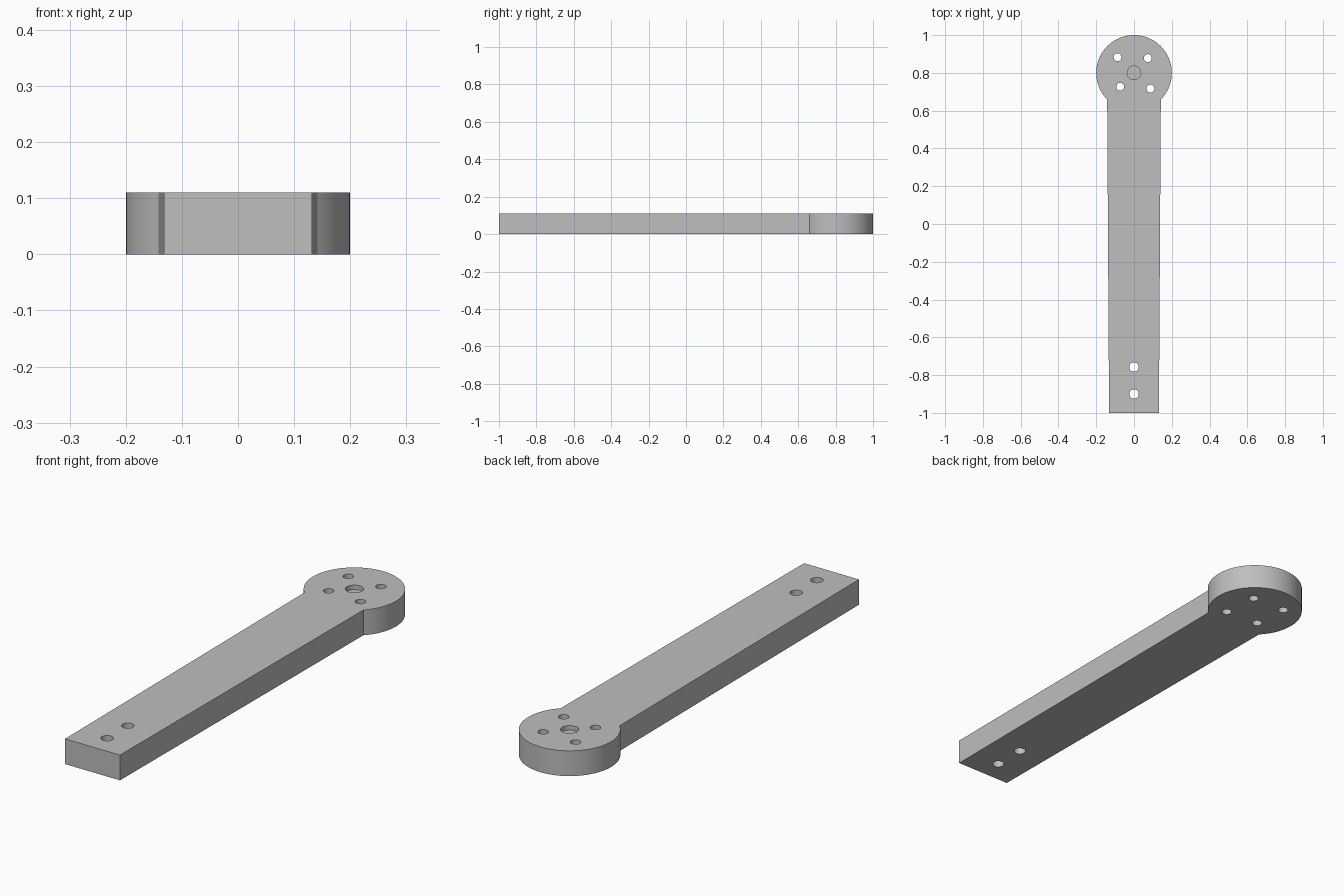
import bpy, bmesh, math

cube = bpy.data.objects.get("Cube")
if cube:
    bpy.data.objects.remove(cube, do_unlink=True)

THICK = 0.11
HUB_Y, HUB_R = 0.8, 0.2
END_HALF, NECK_HALF = 0.132, 0.142

grey = bpy.data.materials.new("plain grey")
grey.use_nodes = True
colour = (0.52, 0.52, 0.52, 1)
grey.diffuse_color = colour
grey.node_tree.nodes["Principled BSDF"].inputs["Base Color"].default_value = colour


def prism(name, outline, z0, z1):
    """Upright solid from a counter-clockwise outline."""
    bm = bmesh.new()
    base = bm.faces.new([bm.verts.new((x, y, z0)) for x, y in outline])
    top = bmesh.ops.extrude_face_region(bm, geom=[base])["geom"]
    bmesh.ops.translate(bm, vec=(0, 0, z1 - z0),
                        verts=[v for v in top if isinstance(v, bmesh.types.BMVert)])
    bmesh.ops.recalc_face_normals(bm, faces=bm.faces)
    mesh = bpy.data.meshes.new(name)
    bm.to_mesh(mesh)
    bm.free()
    mesh.materials.append(grey)
    obj = bpy.data.objects.new(name, mesh)
    bpy.context.collection.objects.link(obj)
    return obj


def arc(cx, cy, r, start, end, steps):
    return [(cx + r * math.cos(start + (end - start) * i / steps),
             cy + r * math.sin(start + (end - start) * i / steps))
            for i in range(steps + 1)]


# Tapered arm running into the round hub
neck = math.acos(NECK_HALF / HUB_R)
outline = [(-END_HALF, -1), (END_HALF, -1)]
outline += arc(0, HUB_Y, HUB_R, -neck, math.pi + neck, 72)
arm = prism("servo_arm", outline, 0, THICK)

# Holes: centre x, centre y, radius, floor height
holes = [(0, -0.757, 0.025, -0.1), (0, -0.9, 0.025, -0.1),
         (0, HUB_Y, 0.036, THICK - 0.02)]
for x, y in ((0.087, -0.083), (0.073, 0.078)):
    holes += [(x, HUB_Y + y, 0.021, -0.1), (-x, HUB_Y - y, 0.021, -0.1)]
holes[-1] = (-0.073, HUB_Y - 0.073, 0.021, -0.1)

for x, y, r, floor in holes:
    cutter = prism("hole_cutter", arc(x, y, r, 0, math.tau, 32)[:-1], floor, THICK + 0.1)
    cut = arm.modifiers.new("hole", "BOOLEAN")
    cut.operation = "DIFFERENCE"
    cut.solver = "EXACT"
    cut.object = cutter
    bpy.ops.object.select_all(action="DESELECT")
    arm.select_set(True)
    bpy.context.view_layer.objects.active = arm
    bpy.ops.object.modifier_apply(modifier=cut.name)
    bpy.data.objects.remove(cutter, do_unlink=True)

bpy.ops.object.shade_smooth_by_angle(angle=math.radians(30))
